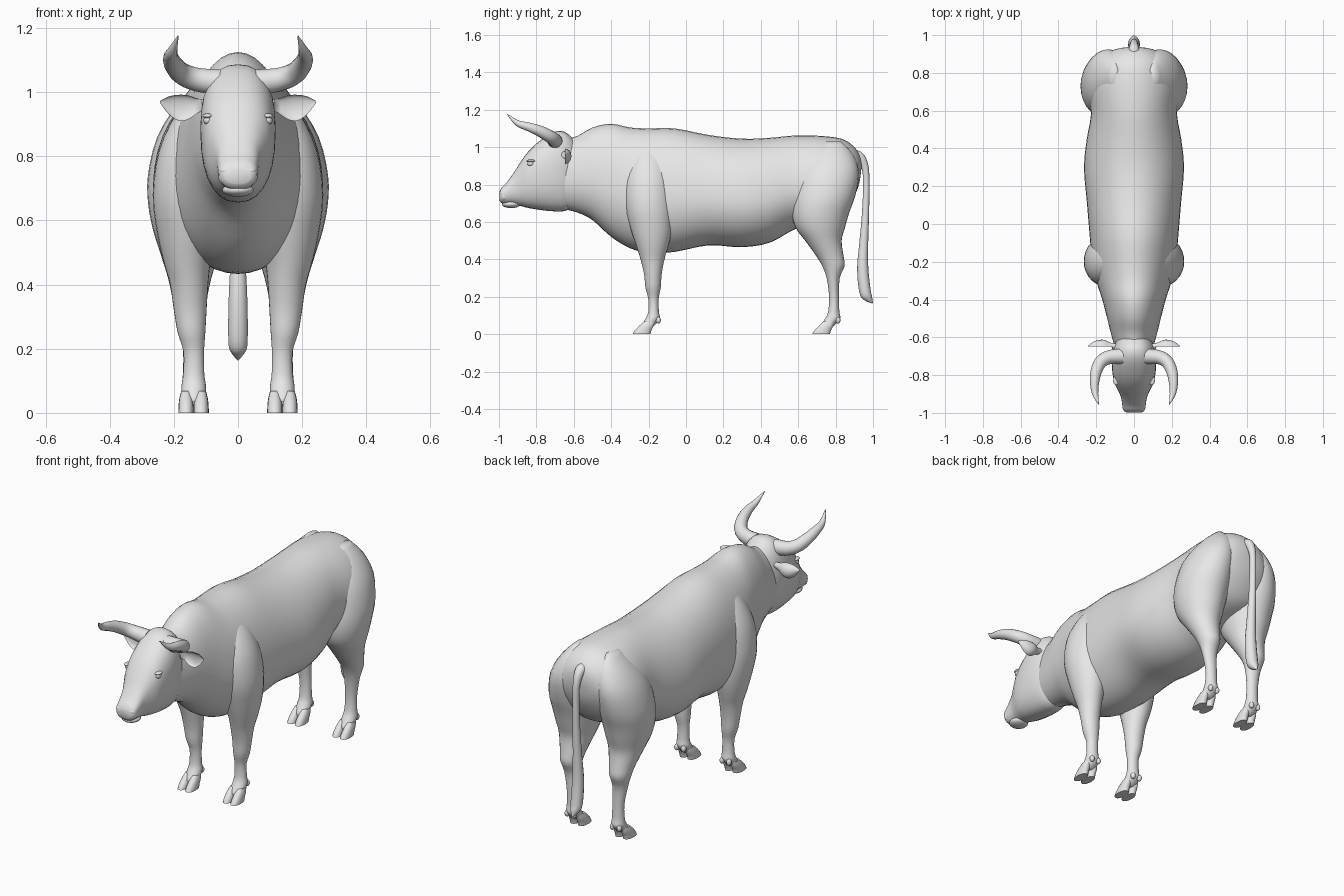
import bpy, bmesh, math
from mathutils import Vector

cube = bpy.data.objects.get("Cube")
if cube:
    bpy.data.objects.remove(cube, do_unlink=True)

grey = bpy.data.materials.new("plain_grey")
grey.use_nodes = True
grey.diffuse_color = (0.8, 0.8, 0.8, 1)
grey.node_tree.nodes["Principled BSDF"].inputs["Base Color"].default_value = (0.8, 0.8, 0.8, 1)


def finish(name, bm, mirror=False):
    bmesh.ops.recalc_face_normals(bm, faces=bm.faces)
    mesh = bpy.data.meshes.new(name)
    bm.to_mesh(mesh)
    bm.free()
    mesh.materials.append(grey)
    mesh.shade_smooth()
    mesh.set_sharp_from_angle(angle=math.radians(55))
    obj = bpy.data.objects.new(name, mesh)
    bpy.context.collection.objects.link(obj)
    if mirror:
        obj.modifiers.new("mirror", "MIRROR").use_mirror_merge = False
    return obj


def smooth_rows(rows, steps):
    """Catmull-Rom interpolation between rows of numbers."""
    out = []
    for i in range(len(rows) - 1):
        p0, p1 = rows[max(i - 1, 0)], rows[i]
        p2, p3 = rows[i + 1], rows[min(i + 2, len(rows) - 1)]
        for s in range(steps):
            t = s / steps
            out.append([b + 0.5 * t * (c - a + t * (2*a - 5*b + 4*c - d + t * (3*b - 3*c + d - a)))
                        for a, b, c, d in zip(p0, p1, p2, p3)])
    return out + [list(rows[-1])]


def skin(bm, rings):
    """Join rings of points with quads and cap both ends."""
    loops = [[bm.verts.new(p) for p in ring] for ring in rings]
    n = len(loops[0])
    for a, b in zip(loops, loops[1:]):
        for i in range(n):
            j = (i + 1) % n
            bm.faces.new((a[i], a[j], b[j], b[i]))
    bm.faces.new(loops[0])
    bm.faces.new(loops[-1])


def loft(bm, axis, rows, n=28, power=2.0, mid=0.5, steps=3):
    """Rows: position on axis, then low/high limits of the two other axes."""
    rings = []
    for t, a0, a1, b0, b1 in smooth_rows(rows, steps):
        ac, ar, bc = (a0 + a1) / 2, (a1 - a0) / 2, b0 + (b1 - b0) * mid
        ring = []
        for i in range(n):
            ang = 2 * math.pi * i / n
            c, s = math.cos(ang), math.sin(ang)
            a = ac + ar * math.copysign(abs(c) ** (2 / power), c)
            b = bc + (b1 - bc if s > 0 else bc - b0) * math.copysign(abs(s) ** (2 / power), s)
            ring.append({"x": (t, a, b), "y": (a, t, b), "z": (a, b, t)}[axis])
        rings.append(ring)
    skin(bm, rings)


def tube(bm, path, ref, n=14):
    """Path points: x, y, z, radius."""
    pts = smooth_rows(path, 4)
    rings = []
    for i, p in enumerate(pts):
        tan = Vector(pts[min(i + 1, len(pts) - 1)][:3]) - Vector(pts[max(i - 1, 0)][:3])
        u = tan.cross(Vector(ref)).normalized()
        v = u.cross(tan).normalized()
        rings.append([Vector(p[:3]) + p[3] * (u * math.cos(k * math.tau / n) + v * math.sin(k * math.tau / n))
                      for k in range(n)])
    skin(bm, rings)


def ball(bm, centre, size):
    made = bmesh.ops.create_uvsphere(bm, u_segments=14, v_segments=9, radius=1)["verts"]
    bmesh.ops.scale(bm, vec=size, verts=made)
    bmesh.ops.translate(bm, vec=centre, verts=made)


def centred(rows):
    return [(y, -w, w, low, high) for y, w, low, high in rows]


# Trunk and neck: y, half width, underside, back
bm = bmesh.new()
loft(bm, "y", centred([
    (-.66, .10, .67, 1.04), (-.58, .122, .65, 1.06), (-.5, .142, .61, 1.105), (-.4, .168, .52, 1.125),
    (-.3, .20, .46, 1.105), (-.2, .222, .435, 1.10), (-.06, .235, .44, 1.10), (.12, .25, .475, 1.065),
    (.3, .265, .465, 1.045), (.45, .25, .49, 1.05), (.58, .228, .56, 1.062), (.72, .235, .6, 1.06),
    (.83, .215, .64, 1.045), (.89, .165, .72, 1.01), (.925, .10, .8, .965), (.937, .03, .88, .92)]),
    n=40, mid=.42)
finish("body", bm)

# Head, lower lip and nose
bm = bmesh.new()
loft(bm, "y", centred([
    (-.6, .085, .68, 1.04), (-.65, .108, .658, 1.083), (-.71, .117, .657, 1.08), (-.78, .115, .664, 1.035),
    (-.84, .104, .674, .98), (-.885, .083, .685, .92), (-.92, .068, .692, .865), (-.96, .062, .695, .81),
    (-.985, .057, .70, .785), (-.998, .04, .715, .76)]), power=2.4, mid=.55)
finish("head", bm)
bm = bmesh.new()
ball(bm, (0, -.935, .695), (.05, .05, .021))
finish("lower_lip", bm)
bm = bmesh.new()
ball(bm, (.036, -.982, .755), (.021, .015, .012))
ball(bm, (.047, -.972, .735), (.014, .014, .02))
finish("nostril_rims", bm, True)

# Eyes with brow lids
bm = bmesh.new()
ball(bm, (.094, -.83, .912), (.014, .019, .014))
finish("eyes", bm, True)
bm = bmesh.new()
ball(bm, (.094, -.828, .926), (.017, .026, .008))
finish("eyelids", bm, True)

# Cupped ears
bm = bmesh.new()
ear_y = -.648
loft(bm, "x", [(x, ear_y - d, ear_y + d, low, high) for x, d, low, high in [
    (.09, .015, .95, .975), (.125, .02, .935, .98), (.155, .034, .915, .99), (.185, .034, .911, .992),
    (.215, .024, .93, .987), (.243, .004, .966, .973)]], n=20)
for v in bm.verts:
    if v.co.x > .12 and v.co.y < ear_y:
        v.co.y = ear_y + .5 * (ear_y - v.co.y)
finish("ears", bm, True)

# Horns sweep out, forward and up
bm = bmesh.new()
tube(bm, [(.06, -.70, 1.03, .042), (.13, -.705, 1.04, .037), (.175, -.73, 1.058, .034),
          (.2, -.78, 1.085, .03), (.209, -.84, 1.108, .024), (.205, -.9, 1.128, .016),
          (.187, -.955, 1.175, .002)], (0, 0, 1))
finish("horns", bm, True)

# Legs: z, inner and outer x, front and back y
front_rows = [
    (1.0, .09, .14, -.25, -.15), (.93, .06, .195, -.29, -.11), (.82, .05, .246, -.325, -.08),
    (.68, .05, .266, -.325, -.07), (.56, .065, .252, -.295, -.075), (.47, .085, .232, -.265, -.095),
    (.4, .093, .212, -.243, -.115), (.32, .098, .2, -.224, -.13), (.25, .102, .188, -.217, -.135),
    (.19, .106, .17, -.202, -.146), (.12, .105, .171, -.202, -.145), (.085, .1, .176, -.215, -.14),
    (.05, .102, .174, -.238, -.165), (.035, .11, .166, -.24, -.185)]
hind_rows = [
    (1.03, .08, .12, .74, .83), (.96, .03, .19, .66, .895), (.86, .02, .252, .595, .925),
    (.74, .02, .281, .57, .905), (.65, .025, .28, .565, .873), (.57, .04, .265, .585, .85),
    (.5, .06, .243, .637, .832), (.42, .083, .218, .695, .842), (.365, .095, .206, .728, .848),
    (.3, .105, .19, .752, .822), (.2, .108, .172, .765, .818), (.12, .105, .172, .76, .82),
    (.085, .1, .176, .745, .825), (.05, .102, .174, .722, .797), (.035, .11, .166, .72, .775)]
for name, rows, toe in (("front", front_rows, -.285), ("hind", hind_rows, .675)):
    bm = bmesh.new()
    loft(bm, "z", rows)
    finish(name + "_legs", bm, True)
    # Cloven hooves with dewclaws
    bm = bmesh.new()
    for x in (.115, .162):
        loft(bm, "z", [(z, x - w, x + w, toe + y0, toe + y1) for z, w, y0, y1 in [
            (0, .024, 0, .095), (.02, .0235, .012, .1), (.045, .021, .035, .112),
            (.068, .015, .06, .118)]], n=16, power=2.3)
    finish(name + "_hooves", bm, True)
    bm = bmesh.new()
    for x in (.118, .16):
        ball(bm, (x, toe + .137, .075), (.013, .014, .018))
    finish(name + "_dewclaws", bm, True)

# Tail with thick pointed tuft
bm = bmesh.new()
tube(bm, [(0, .87, .96, .03), (0, .925, .95, .027), (0, .955, .9, .02), (0, .964, .82, .017),
          (0, .96, .65, .019), (0, .95, .48, .024), (0, .945, .35, .03), (0, .957, .23, .031),
          (0, .974, .195, .024), (0, .998, .165, .002)], (1, 0, 0))
finish("tail", bm)
